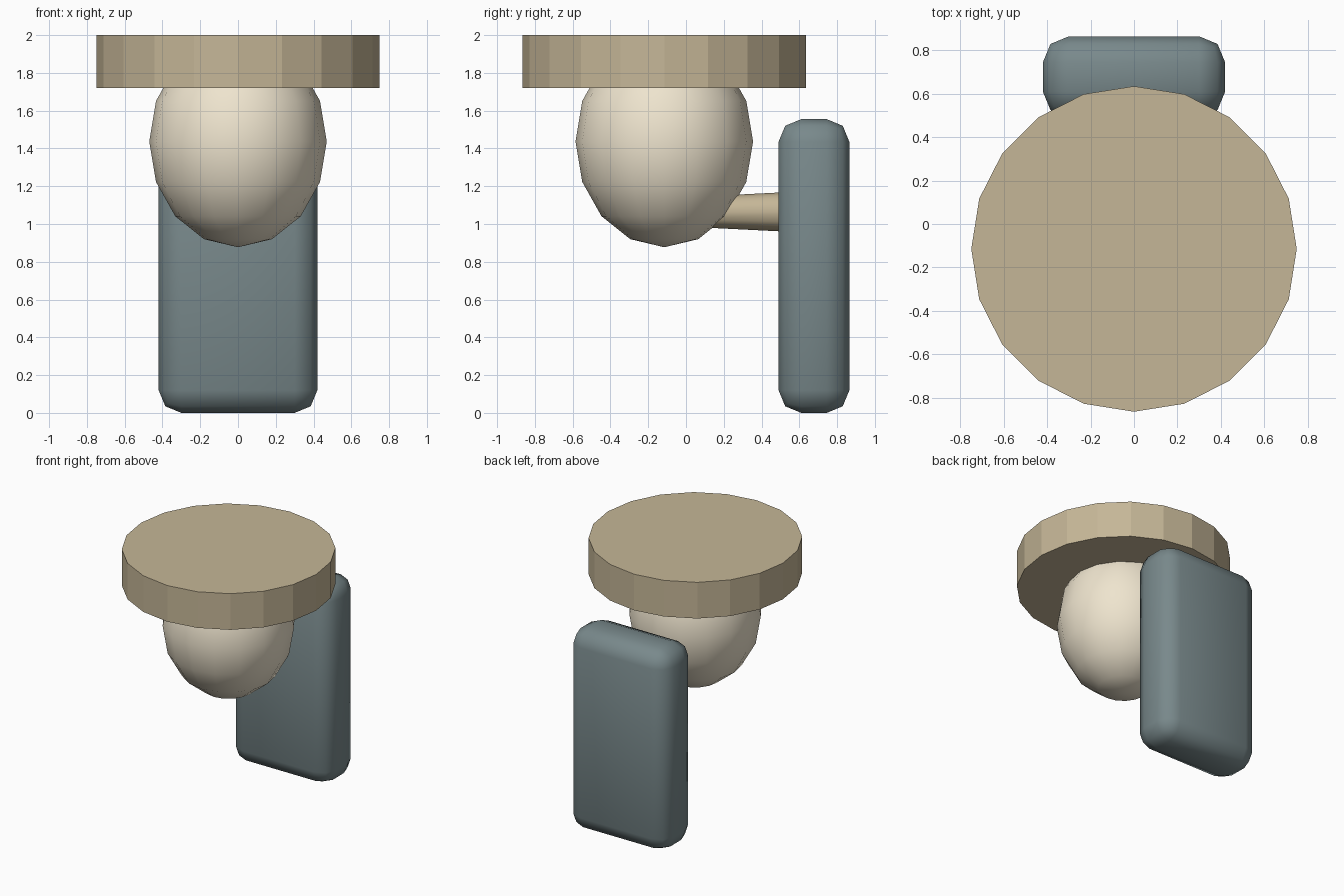
import bpy, math

if "Cube" in bpy.data.objects:
    bpy.data.objects.remove(bpy.data.objects["Cube"])

CY = -0.115  # y centre of the disc and bulb


def paint(obj, name, color):
    mat = bpy.data.materials.get(name) or bpy.data.materials.new(name)
    mat.diffuse_color = (*color, 1)
    mat.use_nodes = True
    mat.node_tree.nodes["Principled BSDF"].inputs["Base Color"].default_value = mat.diffuse_color
    obj.data.materials.append(mat)


def finish(name, mat, color, smooth=None):
    obj = bpy.context.object
    obj.name = name
    bpy.ops.object.transform_apply(location=False, rotation=True, scale=True)
    if smooth == "all":
        bpy.ops.object.shade_smooth()
    elif smooth == "angle":
        bpy.ops.object.shade_smooth_by_angle(angle=math.radians(40))
    paint(obj, mat, color)
    return obj


TAN = (0.56, 0.47, 0.31)
CREAM = (0.86, 0.78, 0.62)
SLATE = (0.19, 0.25, 0.26)

# Flat 20-sided disc on top
bpy.ops.mesh.primitive_cylinder_add(vertices=20, radius=0.75, depth=0.28,
                                    location=(0, CY, 1.86))
finish("top_disc", "tan", TAN)

# Egg-shaped bulb under the disc
bpy.ops.mesh.primitive_uv_sphere_add(segments=16, ring_count=8, radius=1,
                                     location=(0, CY, 1.437))
bpy.context.object.scale = (0.47, 0.47, 0.56)
finish("bulb", "cream", CREAM, "all")

# Tapered rod, thicker towards the rear block
bpy.ops.mesh.primitive_cone_add(vertices=12, radius1=0.11, radius2=0.08,
                                depth=0.6, location=(0, 0.34, 1.064),
                                rotation=(math.pi / 2, 0, 0))
finish("connecting_rod", "tan", TAN, "angle")

# Rounded upright block at the back
bpy.ops.mesh.primitive_cube_add(size=1, location=(0, 0.6775, 0.7775))
bpy.context.object.scale = (0.84, 0.375, 1.555)
block = finish("rear_block", "slate", SLATE, "all")
bevel = block.modifiers.new("rounding", "BEVEL")
bevel.width = 0.12
bevel.segments = 2
